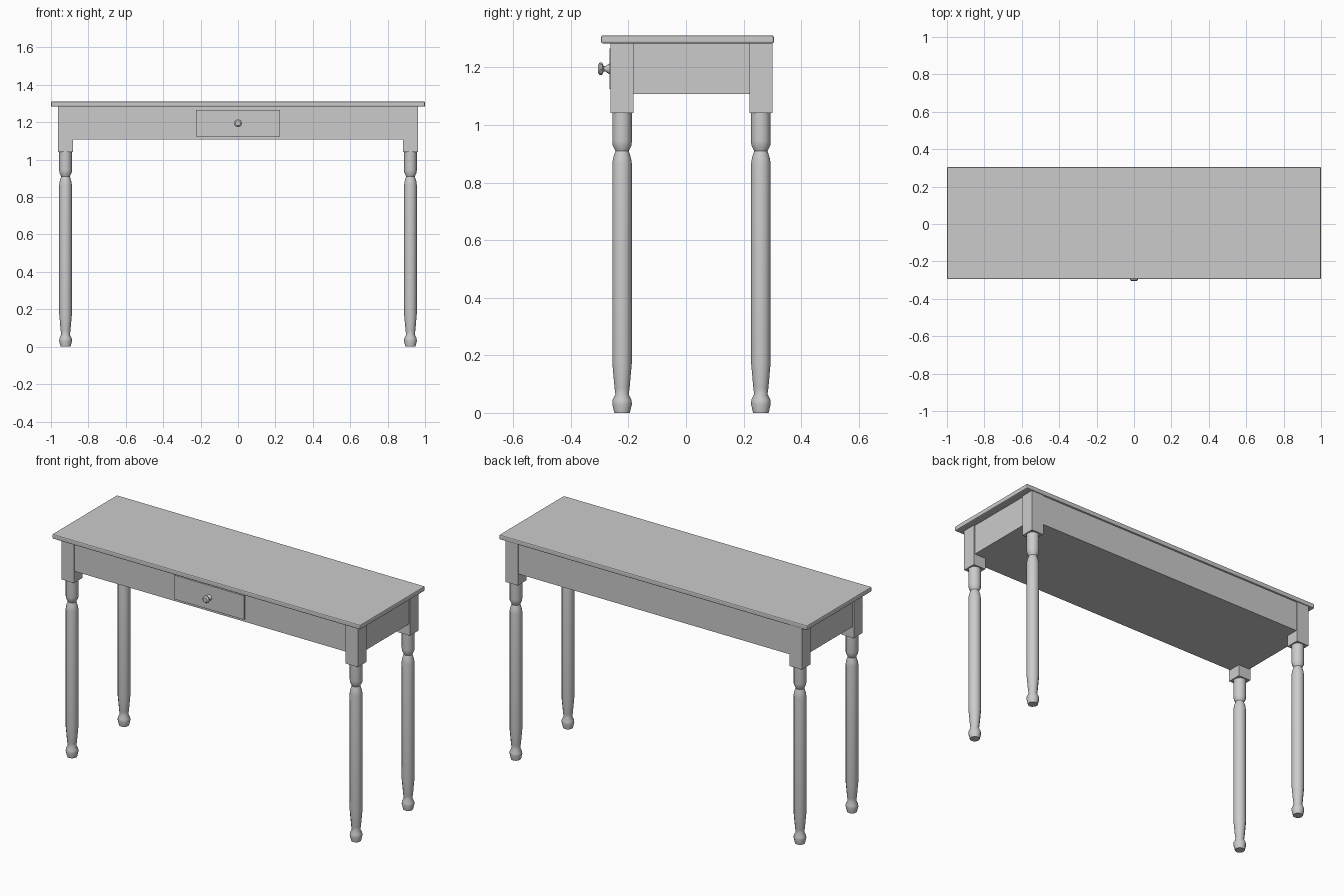
import bpy, bmesh, math
from mathutils import Matrix

if "Cube" in bpy.data.objects:
    bpy.data.objects.remove(bpy.data.objects["Cube"])


def finish(name, bm, smooth=False):
    bmesh.ops.recalc_face_normals(bm, faces=bm.faces)
    mesh = bpy.data.meshes.new(name)
    bm.to_mesh(mesh)
    bm.free()
    ob = bpy.data.objects.new(name, mesh)
    bpy.context.collection.objects.link(ob)
    if smooth:
        bpy.ops.object.select_all(action='DESELECT')
        bpy.context.view_layer.objects.active = ob
        ob.select_set(True)
        bpy.ops.object.shade_smooth_by_angle(angle=math.radians(40))
    return ob


def box(name, lo, hi, bevel=0.0):
    bm = bmesh.new()
    bmesh.ops.create_cube(bm, size=1)
    for v in bm.verts:
        v.co = [a + (c + 0.5) * (b - a) for a, b, c in zip(lo, hi, v.co)]
    ob = finish(name, bm)
    if bevel:
        mod = ob.modifiers.new("soft_edge", 'BEVEL')
        mod.width = bevel
        mod.segments = 2
    return ob


def turned(name, profile, sides, matrix):
    """Lathe a list of (radius, height) around z, capped at both ends."""
    bm = bmesh.new()
    rings = []
    for r, z in profile:
        rings.append([bm.verts.new((r * math.cos(math.tau * i / sides),
                                    r * math.sin(math.tau * i / sides), z))
                      for i in range(sides)])
    for a, b in zip(rings, rings[1:]):
        for i in range(sides):
            j = (i + 1) % sides
            bm.faces.new((a[i], a[j], b[j], b[i]))
    bm.faces.new(rings[0][::-1])
    bm.faces.new(rings[-1])
    bm.transform(matrix)
    return finish(name, bm, smooth=True)


# Table top and apron
box("table_top", (-1, -0.295, 1.283), (1, 0.305, 1.311), bevel=0.006)
box("apron", (-0.955, -0.255, 1.108), (0.955, 0.295, 1.284))

# Turned legs with square upper blocks
LEG = [(0.027, 0), (0.034, 0.03), (0.033, 0.045), (0.023, 0.065),
       (0.026, 0.085), (0.034, 0.175), (0.034, 0.865), (0.031, 0.885),
       (0.023, 0.91), (0.033, 0.93), (0.034, 0.945), (0.034, 1.045)]
for side, x in (("left", -0.922), ("right", 0.922)):
    for end, y in (("front", -0.222), ("back", 0.26)):
        turned(f"{end}_{side}_leg", LEG, 12, Matrix.Translation((x, y, 0)))
        box(f"{end}_{side}_leg_block", (x - 0.04, y - 0.04, 1.042),
            (x + 0.04, y + 0.04, 1.284))

# Drawer front and knob
box("drawer_front", (-0.225, -0.266, 1.124), (0.225, -0.25, 1.265))
KNOB = [(0.018, 0), (0.017, 0.005), (0.009, 0.014), (0.009, 0.02),
        (0.022, 0.027), (0.022, 0.034), (0.014, 0.041)]
turned("drawer_knob", KNOB, 8,
       Matrix.Translation((0, -0.265, 1.195)) @ Matrix.Rotation(math.pi / 2, 4, 'X'))
